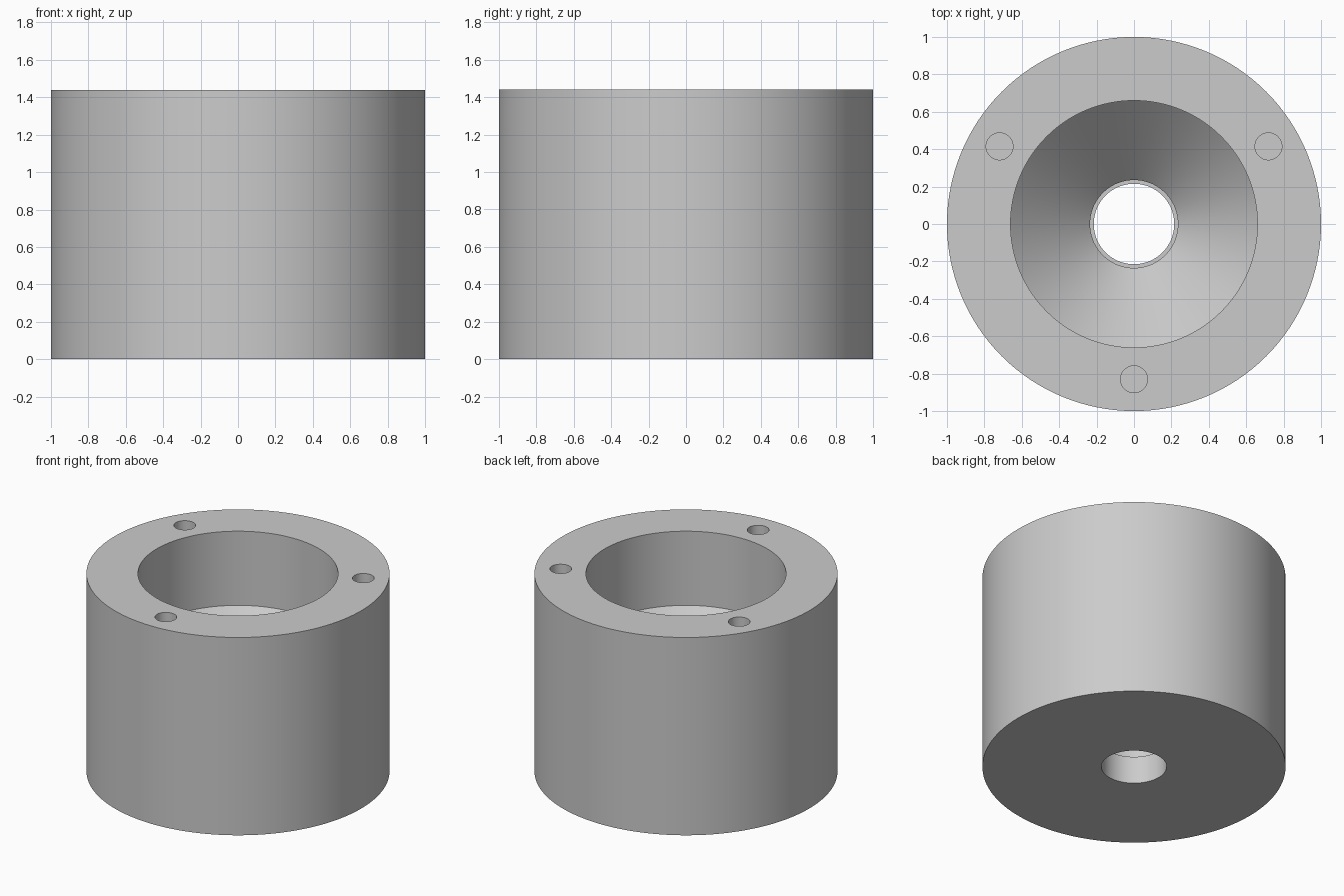
import bpy
import bmesh
import math

cube = bpy.data.objects.get("Cube")
if cube:
    bpy.data.objects.remove(cube, do_unlink=True)

HEIGHT = 1.44
SEGMENTS = 128

grey = bpy.data.materials.new("plain grey")
grey.use_nodes = True
grey.diffuse_color = (0.6, 0.6, 0.6, 1)
grey.node_tree.nodes["Principled BSDF"].inputs["Base Color"].default_value = (0.6, 0.6, 0.6, 1)


def add_object(name, bm):
    bmesh.ops.recalc_face_normals(bm, faces=bm.faces)
    mesh = bpy.data.meshes.new(name)
    bm.to_mesh(mesh)
    bm.free()
    mesh.materials.append(grey)
    obj = bpy.data.objects.new(name, mesh)
    bpy.context.collection.objects.link(obj)
    return obj


def lathe(name, profile):
    """Revolve a closed (radius, z) profile around the z axis."""
    bm = bmesh.new()
    verts = [bm.verts.new((r, 0, z)) for r, z in profile]
    edges = [bm.edges.new((v, verts[i - 1])) for i, v in enumerate(verts)]
    bmesh.ops.spin(bm, geom=verts + edges, cent=(0, 0, 0), axis=(0, 0, 1),
                   angle=math.tau, steps=SEGMENTS, use_merge=True)
    bmesh.ops.remove_doubles(bm, verts=bm.verts, dist=0.0001)
    return add_object(name, bm)


# Round body: wide bore, conical funnel, narrow throat and stepped outlet
body = lathe("funnel_body", [
    (0.215, 0), (1, 0), (1, HEIGHT), (0.66, HEIGHT),
    (0.66, 0.90), (0.235, 0.475), (0.235, 0.20), (0.215, 0.20),
])

# Three blind screw holes in the top rim
HOLE_DEPTH = 0.4
for i in range(3):
    angle = math.radians(-90 + 120 * i)
    bm = bmesh.new()
    bmesh.ops.create_cone(bm, cap_ends=True, segments=48, radius1=0.072,
                          radius2=0.072, depth=2 * HOLE_DEPTH)
    cutter = add_object(f"screw_hole_cutter_{i + 1}", bm)
    cutter.location = (0.83 * math.cos(angle), 0.83 * math.sin(angle), HEIGHT)
    cutter.hide_render = True
    cutter.hide_set(True)
    cutter.display_type = 'WIRE'
    cut = body.modifiers.new(f"screw_hole_{i + 1}", 'BOOLEAN')
    cut.operation = 'DIFFERENCE'
    cut.solver = 'EXACT'
    cut.object = cutter

# Bake the holes in, then smooth the round walls and keep the rims sharp
bpy.context.view_layer.update()
evaluated = body.evaluated_get(bpy.context.evaluated_depsgraph_get())
finished = bpy.data.meshes.new_from_object(evaluated)
body.modifiers.clear()
body.data = finished
for obj in list(bpy.data.objects):
    if obj.name.startswith("screw_hole_cutter"):
        bpy.data.objects.remove(obj, do_unlink=True)

bpy.ops.object.select_all(action='DESELECT')
body.select_set(True)
bpy.context.view_layer.objects.active = body
bpy.ops.object.shade_smooth_by_angle(angle=math.radians(30))
